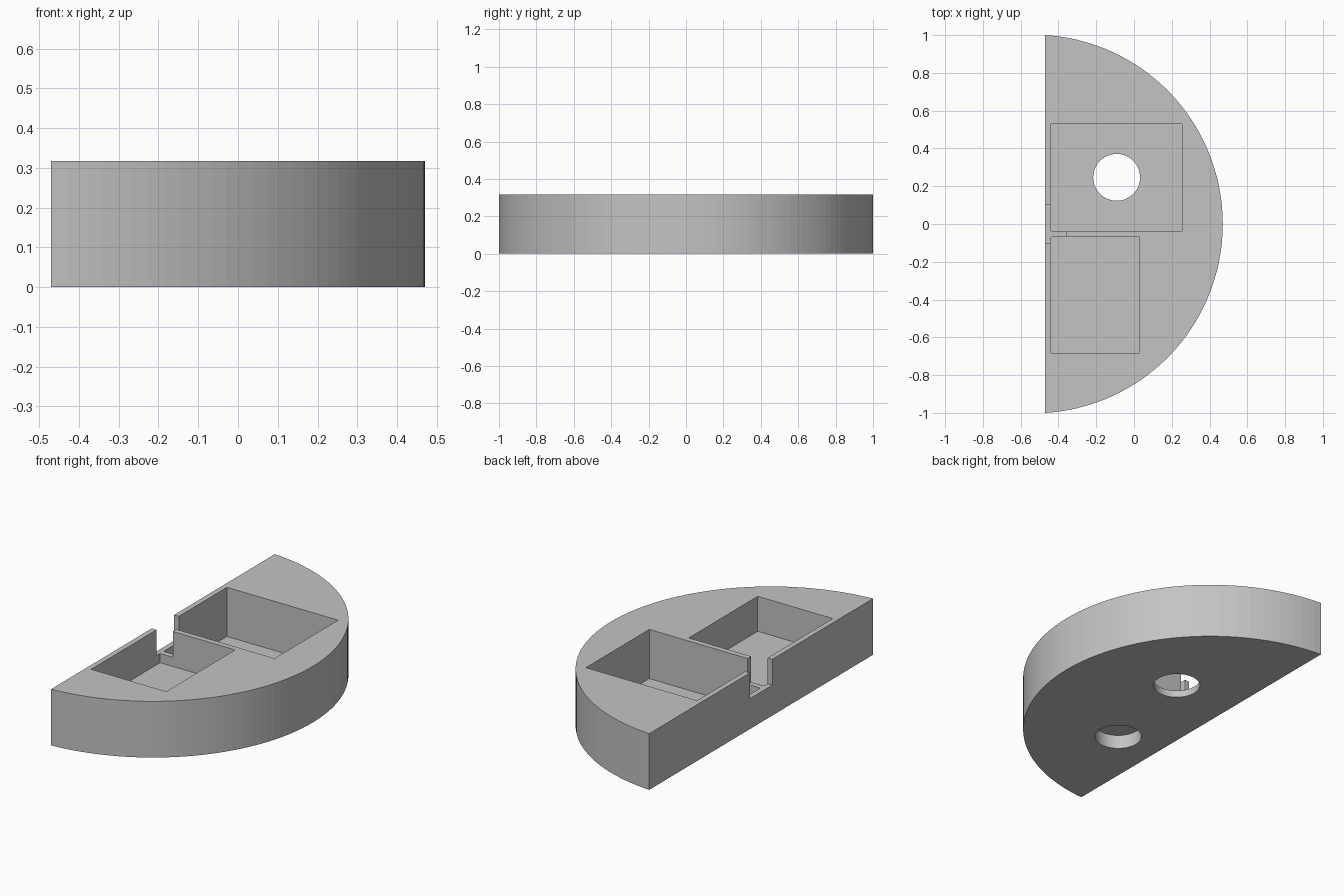
import bpy, bmesh, math

cube = bpy.data.objects.get("Cube")
if cube:
    bpy.data.objects.remove(cube, do_unlink=True)

HEIGHT = 0.318
FLAT_X = -0.47
RADIUS = 1.002
CENTRE_X = 0.47 - RADIUS
ARC_STEPS = 72

grey = bpy.data.materials.new("light_grey")
grey.use_nodes = True
colour = (0.55, 0.55, 0.55, 1)
grey.diffuse_color = colour
grey.node_tree.nodes["Principled BSDF"].inputs["Base Color"].default_value = colour


def prism(name, outline, z0, z1):
    """Extrude a flat outline from z0 up to z1."""
    bm = bmesh.new()
    face = bm.faces.new([bm.verts.new((x, y, z0)) for x, y in outline])
    top = bmesh.ops.extrude_face_region(bm, geom=[face])["geom"]
    verts = [v for v in top if isinstance(v, bmesh.types.BMVert)]
    bmesh.ops.translate(bm, verts=verts, vec=(0, 0, z1 - z0))
    bmesh.ops.recalc_face_normals(bm, faces=bm.faces)
    mesh = bpy.data.meshes.new(name)
    bm.to_mesh(mesh)
    bm.free()
    mesh.materials.append(grey)
    obj = bpy.data.objects.new(name, mesh)
    bpy.context.collection.objects.link(obj)
    return obj


def box(x0, x1, y0, y1):
    return [(x0, y0), (x1, y0), (x1, y1), (x0, y1)]


def arc(cx, cy, r, start, end, steps):
    return [(cx + r * math.cos(start + (end - start) * i / steps),
             cy + r * math.sin(start + (end - start) * i / steps))
            for i in range(steps + 1)]


# Half-disc body
half = math.acos((FLAT_X - CENTRE_X) / RADIUS)
body = prism("half_disc_body", arc(CENTRE_X, 0, RADIUS, -half, half, ARC_STEPS), 0, HEIGHT)


def hole(cx, cy):
    return arc(cx, cy, 0.124, 0, math.tau, 64)[:-1]


# Pockets, wire notch, link channel and the two round holes underneath
ABOVE = HEIGHT + 0.1
cuts = [
    ("large_pocket", box(-0.44, 0.255, -0.036, 0.53), 0.04, ABOVE),
    ("small_pocket", box(-0.44, 0.03, -0.684, -0.068), 0.12, ABOVE),
    ("wall_notch", box(-0.6, -0.43, -0.1, 0.1), 0.172, ABOVE),
    ("link_channel", box(-0.44, -0.36, -0.09, 0), 0.172, ABOVE),
    ("through_hole", hole(-0.092, 0.247), -0.1, 0.1),
    ("blind_hole", hole(-0.205, -0.376), -0.1, 0.08),
]
bpy.context.view_layer.objects.active = body
for name, outline, z0, z1 in cuts:
    cutter = prism(name, outline, z0, z1)
    cutter.hide_render = True
    mod = body.modifiers.new(name, "BOOLEAN")
    mod.operation = "DIFFERENCE"
    mod.solver = "EXACT"
    mod.object = cutter
    bpy.ops.object.modifier_apply(modifier=mod.name)
    bpy.data.objects.remove(cutter, do_unlink=True)
